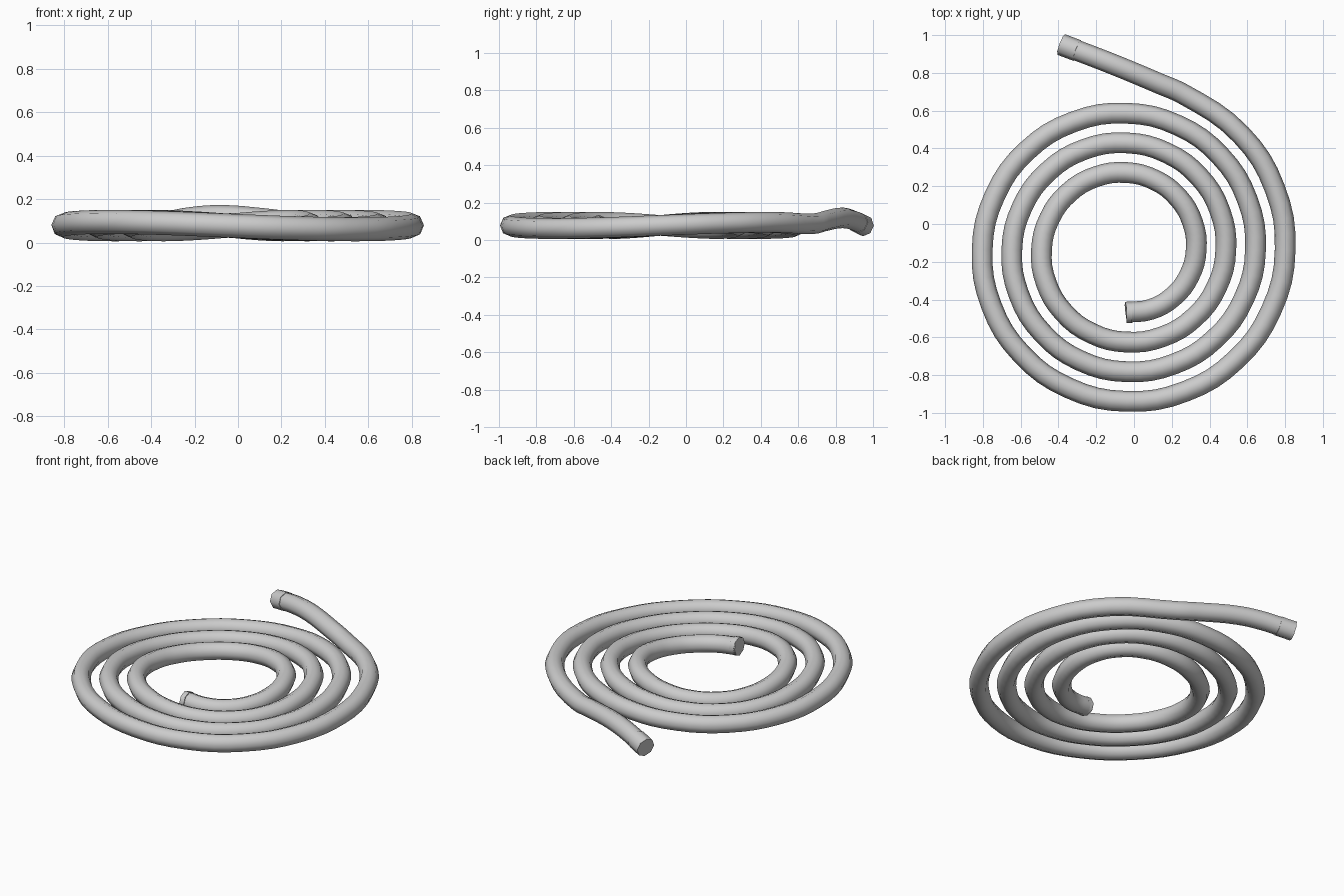
import bpy
from math import sin, cos, pi, radians
from mathutils import Vector

if "Cube" in bpy.data.objects:
    bpy.data.objects.remove(bpy.data.objects["Cube"])

grey = bpy.data.materials.new("light_grey")
grey.use_nodes = True
colour = (0.6, 0.6, 0.6, 1)
grey.diffuse_color = colour
grey.node_tree.nodes["Principled BSDF"].inputs["Base Color"].default_value = colour

TUBE_RADIUS = 0.055
PITCH = 0.157          # radius gained per turn
START_RADIUS = 0.331
CENTRE = Vector((-0.041, -0.137, 0.078))


def coil_point(turn):
    """Point on the flat spiral, with a slight saddle-shaped warp."""
    angle = turn * 2 * pi - pi / 2
    r = START_RADIUS + PITCH * turn
    return CENTRE + Vector((r * cos(angle), r * sin(angle), 0.017 * sin(2 * angle)))


def sweep(name, points, radius, kind):
    """Eight-sided capped tube along a path."""
    curve = bpy.data.curves.new(name, "CURVE")
    curve.dimensions = "3D"
    curve.bevel_depth = radius
    curve.bevel_resolution = 2
    curve.use_fill_caps = True
    curve.resolution_u = 4
    spline = curve.splines.new(kind)
    if kind == "BEZIER":
        spline.bezier_points.add(len(points) - 1)
        for bp, p in zip(spline.bezier_points, points):
            bp.co = p
            bp.handle_left_type = bp.handle_right_type = "AUTO"
    else:
        spline.points.add(len(points) - 1)
        for sp, p in zip(spline.points, points):
            sp.co = (*p, 1)
    curve.materials.append(grey)
    obj = bpy.data.objects.new(name, curve)
    bpy.context.collection.objects.link(obj)
    bpy.ops.object.select_all(action="DESELECT")
    obj.select_set(True)
    bpy.context.view_layer.objects.active = obj
    bpy.ops.object.convert(target="MESH")
    bpy.ops.object.shade_smooth_by_angle(angle=radians(50))
    return obj


# Coiled hose: three and a half turns, then a tail that lifts and drops
STEPS = 16
path = [coil_point(i / STEPS) for i in range(int(3.42 * STEPS) + 1)]
tail = [(0.26, 0.688, 0.088), (0.13, 0.745, 0.102), (-0.08, 0.833, 0.118),
        (-0.22, 0.888, 0.108), (-0.31, 0.922, 0.092)]
path += [Vector(p) for p in tail]
sweep("coiled_hose", path, TUBE_RADIUS, "BEZIER")

# Slightly wider collars on both ends
sweep("outer_end_collar", [Vector((-0.3, 0.918, 0.094)), Vector((-0.385, 0.95, 0.077))],
      TUBE_RADIUS + 0.003, "POLY")
inner = coil_point(0)
sweep("inner_end_collar", [inner, inner + Vector((0.03, 0, 0))],
      TUBE_RADIUS + 0.002, "POLY")
